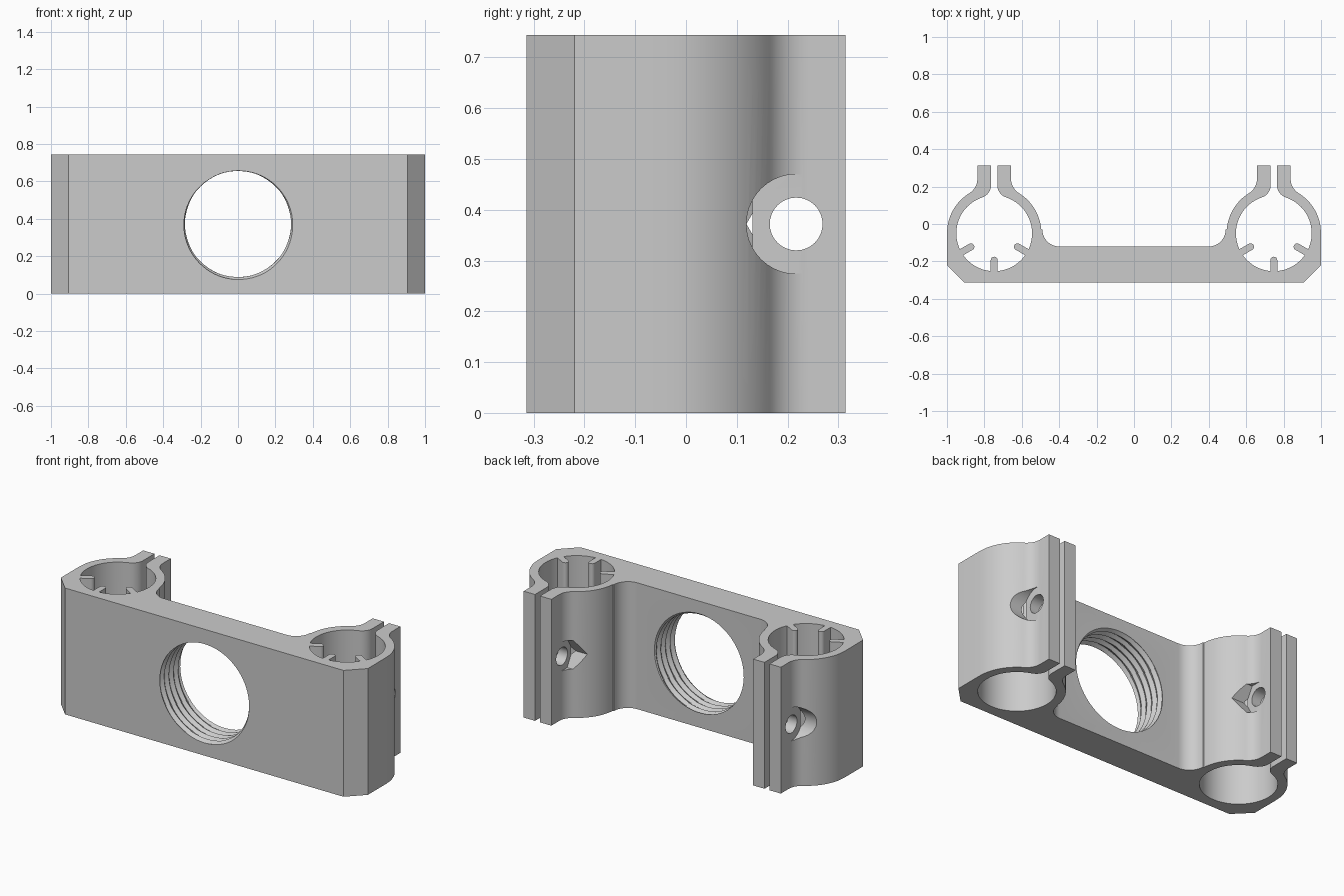
import bpy, bmesh, math
from mathutils import Vector, Matrix

if "Cube" in bpy.data.objects:
    bpy.data.objects.remove(bpy.data.objects["Cube"])

H = 0.744                       # height of the bracket
CX, CY = 0.7475, -0.05          # clamp bore centre
R_OUT, R_IN = 0.2525, 0.2025
EAR, SLIT, EAR_TOP = 0.09, 0.0165, 0.314
SCREW_Y, SCREW_Z = 0.217, 0.372
FRONT, BACK = -0.314, -0.12     # plate faces

grey = bpy.data.materials.new("light grey")
grey.diffuse_color = (0.6, 0.6, 0.6, 1)
grey.use_nodes = True
grey.node_tree.nodes["Principled BSDF"].inputs["Base Color"].default_value = grey.diffuse_color


def finish(bm, name):
    bmesh.ops.recalc_face_normals(bm, faces=bm.faces)
    me = bpy.data.meshes.new(name)
    bm.to_mesh(me)
    bm.free()
    ob = bpy.data.objects.new(name, me)
    me.materials.append(grey)
    bpy.context.collection.objects.link(ob)
    return ob


def prism(name, pts, z0, z1):
    bm = bmesh.new()
    face = bm.faces.new([bm.verts.new((x, y, z0)) for x, y in pts])
    ext = bmesh.ops.extrude_face_region(bm, geom=[face])
    top = [v for v in ext["geom"] if isinstance(v, bmesh.types.BMVert)]
    bmesh.ops.translate(bm, verts=top, vec=(0, 0, z1 - z0))
    return finish(bm, name)


def arc(cx, cy, r, a0, a1, n):
    return [(cx + r * math.cos(math.radians(a0 + (a1 - a0) * i / n)),
             cy + r * math.sin(math.radians(a0 + (a1 - a0) * i / n))) for i in range(n + 1)]


def x_cylinder(name, x0, x1, r, n):
    """Cutter lying along x at screw position; a corner points along y."""
    bm = bmesh.new()
    bmesh.ops.create_cone(bm, cap_ends=True, segments=n, radius1=r, radius2=r, depth=abs(x1 - x0))
    m = Matrix.Translation(((x0 + x1) / 2, SCREW_Y, SCREW_Z)) @ Matrix.Rotation(math.pi / 2, 4, 'Y')
    bmesh.ops.transform(bm, matrix=m, verts=bm.verts)
    return finish(bm, name)


# Half clamp profile, relative to bore centre: outer wall, ear, slit, bore
f1 = 0.09
v1 = math.sqrt((R_OUT + f1) ** 2 - (EAR + f1) ** 2)
t1 = math.degrees(math.atan2(v1, EAR + f1))
f2 = 0.07
v2 = math.sqrt((R_IN + f2) ** 2 - (SLIT + f2) ** 2)
t2 = math.degrees(math.atan2(v2, SLIT + f2))
ear_top = EAR_TOP - CY
outer = arc(0, 0, R_OUT, 5, t1, 14) + arc(EAR + f1, v1, f1, t1 + 180, 180, 10)[1:]
inner = arc(SLIT + f2, v2, f2, 180, 180 + t2, 8) + arc(0, 0, R_IN, t2, -90, 30)[1:]
half = outer + [(EAR, ear_top), (SLIT, ear_top)] + inner
other = [(-x, y) for x, y in reversed(half[:-1])]
# on the outside, the wall runs straight down from the widest point
other = [p for p in other if not (p[0] < -0.2 and p[1] < 0.03 and math.hypot(*p) > 0.23)]
clamp = [(x - CX, y + CY) for x, y in half + other]

# Whole outline: fillet, clamp, chamfered corner, then mirrored
left = arc(-0.40, BACK + 0.09, 0.09, 270, 180, 10) + clamp
left += [(-1, CY), (-1, -0.22), (-0.907, FRONT)]
outline = left + [(-x, y) for x, y in reversed(left)]
body = prism("clamp_bracket", outline, 0, H)

# Helical thread cutter for the large central hole
bm = bmesh.new()
N, STEPS, PITCH = 72, 50, 0.043
rings = []
for j in range(STEPS + 1):
    y = FRONT - 0.01 + (BACK - FRONT + 0.02) * j / STEPS
    ring = []
    for i in range(N):
        a = 2 * math.pi * i / N
        ph = (y / PITCH + i / N) % 1
        r = 0.283 + 0.016 * (1 - abs(2 * ph - 1))
        ring.append(bm.verts.new((r * math.cos(a), y, H / 2 + r * math.sin(a))))
    rings.append(ring)
for a, b in zip(rings, rings[1:]):
    for i in range(N):
        k = (i + 1) % N
        bm.faces.new((a[i], a[k], b[k], b[i]))
bm.faces.new(rings[0])
bm.faces.new(rings[-1])
cutters = [finish(bm, "thread_cutter")]

# Screw holes, round head seats outside, hexagonal nut seats inside
for s in (-1, 1):
    cutters.append(x_cylinder("screw_cutter", s * 0.45, s * 1.05, 0.052, 32))
    cutters.append(x_cylinder("head_seat_cutter", s * (CX + EAR + 0.001), s * 1.06, 0.098, 40))
    cutters.append(x_cylinder("nut_seat_cutter", s * 0.44, s * (CX - EAR - 0.001), 0.098, 6))

bpy.context.view_layer.objects.active = body
for c in cutters:
    mod = body.modifiers.new(c.name, 'BOOLEAN')
    mod.operation = 'DIFFERENCE'
    mod.solver = 'EXACT'
    mod.object = c
    bpy.ops.object.modifier_apply(modifier=mod.name)
for c in cutters:
    bpy.data.objects.remove(c)

# Round-nosed ribs in the upper part of each bore
parts = [body]
W = 0.0185
for s in (-1, 1):
    for ang in (-150, -90, -30):
        pts = [(0.212, -W)] + arc(0.125 + W, 0, W, 270, 90, 8) + [(0.212, W)]
        rot = Matrix.Rotation(math.radians(ang), 2)
        pts = [rot @ Vector(p) + Vector((s * CX, CY)) for p in pts]
        parts.append(prism("bore_rib", pts, 0.25, H))

for ob in parts:
    bpy.ops.object.select_all(action='DESELECT')
    ob.select_set(True)
    bpy.context.view_layer.objects.active = ob
    bpy.ops.object.shade_smooth_by_angle(angle=math.radians(25))
